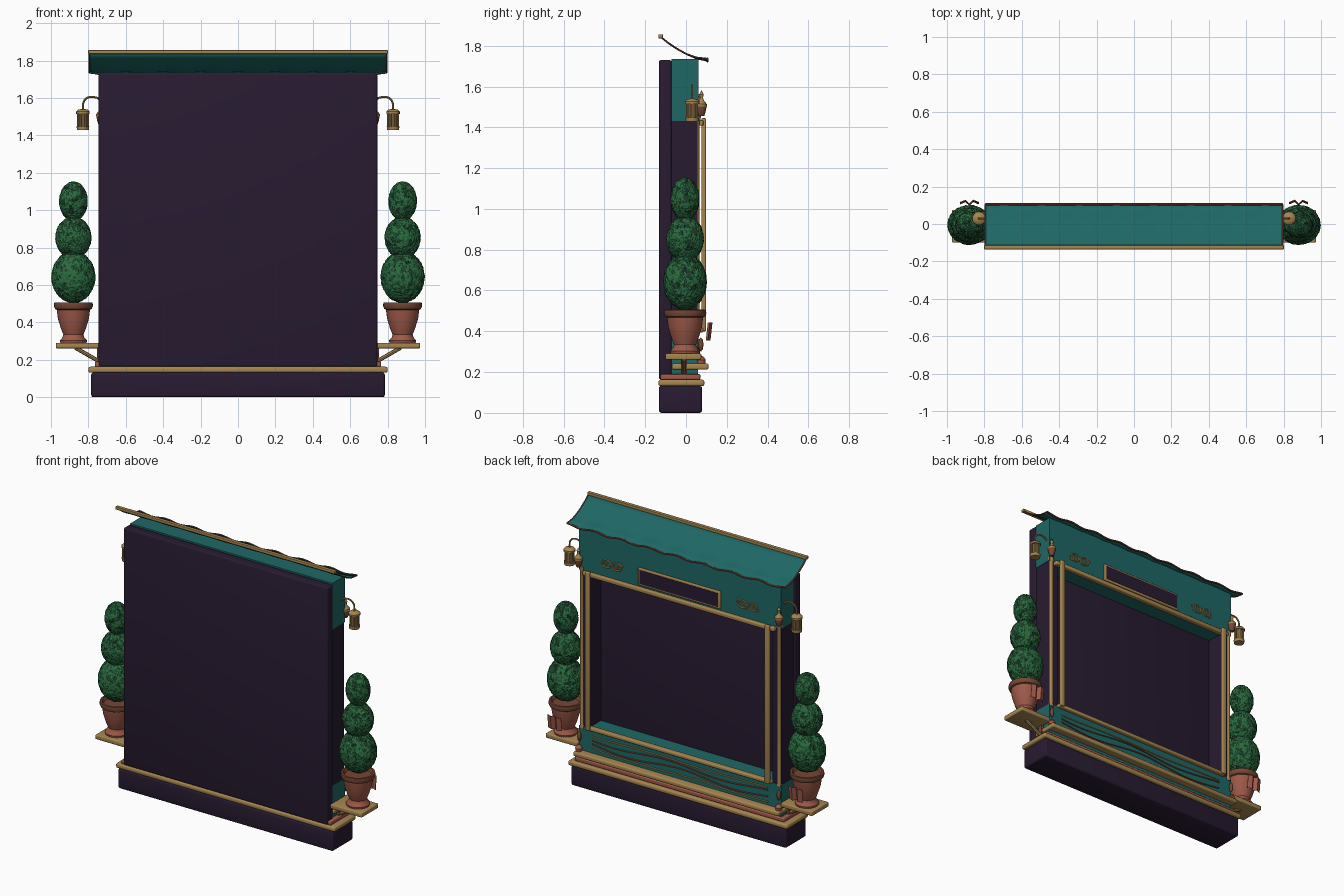
import bpy, bmesh, math, random
from mathutils import Vector, noise

if "Cube" in bpy.data.objects:
    bpy.data.objects.remove(bpy.data.objects["Cube"])
random.seed(4)


def material(name, rgb):
    m = bpy.data.materials.new(name)
    m.use_nodes = True
    m.diffuse_color = (*rgb, 1)
    m.node_tree.nodes["Principled BSDF"].inputs["Base Color"].default_value = (*rgb, 1)
    return m


PLUM = material("dark plum", (0.021, 0.011, 0.031))
TEAL = material("teal", (0.013, 0.137, 0.132))
GOLD = material("old gold", (0.38, 0.235, 0.08))
CLAY = material("terracotta", (0.34, 0.1, 0.065))
BROWN = material("red brown", (0.18, 0.062, 0.035))
LEAF = material("leaf green", (0.024, 0.145, 0.05))
SHADE = material("deep leaf green", (0.012, 0.055, 0.025))
GLASS = material("amber glass", (0.17, 0.095, 0.04))
smooth_parts = []


def add(name, bm, *mats):
    me = bpy.data.meshes.new(name)
    bmesh.ops.recalc_face_normals(bm, faces=bm.faces)
    bm.to_mesh(me)
    bm.free()
    for m in mats:
        me.materials.append(m)
    ob = bpy.data.objects.new(name, me)
    bpy.context.collection.objects.link(ob)
    return ob


def box(name, lo, hi, mat, bevel=0.0):
    bm = bmesh.new()
    bmesh.ops.create_cube(bm, size=1)
    for v in bm.verts:
        v.co = Vector([l + (c + 0.5) * (h - l) for c, l, h in zip(v.co, lo, hi)])
    if bevel:
        bmesh.ops.bevel(bm, geom=bm.edges[:], offset=bevel, segments=3,
                        profile=0.5, affect='EDGES')
    ob = add(name, bm, mat)
    if bevel:
        smooth_parts.append(ob)
    return ob


def slab(name, half_x, y0, y1, z0, z1, mat, bevel=0.0):
    return box(name, (-half_x, y0, z0), (half_x, y1, z1), mat, bevel)


def lathe(name, profile, loc, mat, seg=32):
    bm = bmesh.new()
    verts = [bm.verts.new((r, 0, z)) for r, z in profile]
    edges = [bm.edges.new(p) for p in zip(verts, verts[1:])]
    bmesh.ops.spin(bm, geom=verts + edges, cent=(0, 0, 0), axis=(0, 0, 1),
                   angle=math.tau, steps=seg)
    bmesh.ops.remove_doubles(bm, verts=bm.verts, dist=1e-5)
    ob = add(name, bm, mat)
    ob.location = loc
    smooth_parts.append(ob)
    return ob


def tube(name, points, radius, mat):
    cu = bpy.data.curves.new(name, 'CURVE')
    cu.dimensions = '3D'
    cu.bevel_depth, cu.bevel_resolution, cu.use_fill_caps = radius, 2, True
    sp = cu.splines.new('POLY')
    sp.points.add(len(points) - 1)
    for p, co in zip(sp.points, points):
        p.co = (*co, 1)
    tmp = bpy.data.objects.new(name + "_path", cu)
    bpy.context.collection.objects.link(tmp)
    dg = bpy.context.evaluated_depsgraph_get()
    me = bpy.data.meshes.new_from_object(tmp.evaluated_get(dg))
    bpy.data.objects.remove(tmp)
    me.materials.clear()
    me.materials.append(mat)
    ob = bpy.data.objects.new(name, me)
    bpy.context.collection.objects.link(ob)
    smooth_parts.append(ob)
    return ob


# Base, ledges and rear wall
slab("base_plinth", 0.785, -0.133, 0.079, 0, 0.132, PLUM, 0.012)
slab("base_trim", 0.8, -0.135, 0.09, 0.131, 0.163, GOLD, 0.011)
slab("clay_step", 0.765, -0.125, 0.07, 0.163, 0.19, CLAY, 0.006)
slab("rear_wall", 0.745, -0.133, -0.07, 0.163, 1.73, PLUM, 0.012)
slab("lower_ledge", 0.75, -0.068, 0.11, 0.212, 0.242, GOLD, 0.009)

# Teal bands above and below the opening
slab("lower_band", 0.738, -0.07, 0.06, 0.185, 0.4, TEAL)
slab("upper_band", 0.738, -0.07, 0.062, 1.43, 1.735, TEAL)
slab("opening_sill", 0.675, 0.05, 0.085, 0.395, 0.418, GOLD, 0.006)
slab("opening_lintel", 0.7, 0.05, 0.085, 1.408, 1.435, GOLD, 0.006)

# Wavy relief on the lower band
for i, (mat, z, swing) in enumerate([(GOLD, 0.355, 0.004), (BROWN, 0.33, 0.014),
                                     (BROWN, 0.295, 0.016), (GOLD, 0.266, 0.004)]):
    tube(f"relief_wave_{i}", [(x / 50, 0.063, z + swing * math.sin(x / 50 * 8 + i * 0.8))
                              for x in range(-32, 33)], 0.0045, mat)

# Name board on the upper band
slab("board_frame", 0.3, 0.06, 0.074, 1.447, 1.563, GOLD, 0.006)
slab("board_panel", 0.287, 0.06, 0.076, 1.46, 1.55, PLUM)

# Curved awning with a gently rippled edge
PROFILE = [(-0.125, 1.844), (-0.085, 1.812), (-0.045, 1.785), (0.0, 1.759),
           (0.05, 1.739), (0.105, 1.73)]
STEPS = 128


def awning_point(x, k):
    y, z = PROFILE[k]
    ripple = 0.006 * math.cos(x * math.tau * 5) * (k / 5) ** 3
    return Vector((x, y, z + ripple))


xs = [-0.795 + 1.59 * i / STEPS for i in range(STEPS + 1)]
bm = bmesh.new()
rows = [[bm.verts.new(awning_point(x, k)) for k in range(len(PROFILE))] for x in xs]
for a, b in zip(rows, rows[1:]):
    for k in range(len(PROFILE) - 1):
        bm.faces.new((a[k], b[k], b[k + 1], a[k + 1]))
awning = add("awning", bm, TEAL)
thick = awning.modifiers.new("thickness", 'SOLIDIFY')
thick.thickness, thick.offset = 0.004, 0
smooth_parts.append(awning)
tube("awning_edge", [awning_point(x, 5) for x in xs], 0.006, BROWN)
slab("awning_bar", 0.801, -0.136, -0.113, 1.836, 1.855, GOLD, 0.003)

# Parts repeated on both sides
for s, side in ((1, "left"), (-1, "right")):
    def sbox(name, x0, x1, y0, y1, z0, z1, mat, bevel=0.0):
        a, b = sorted((s * x0, s * x1))
        return box(f"{side}_{name}", (a, y0, z0), (b, y1, z1), mat, bevel)

    def stube(name, pts, r, mat):
        return tube(f"{side}_{name}", [(s * x, y, z) for x, y, z in pts], r, mat)

    sbox("post", 0.67, 0.735, -0.07, 0.056, 0.4, 1.43, PLUM)
    sbox("opening_jamb", 0.64, 0.672, 0.076, 0.098, 0.4, 1.445, GOLD, 0.006)
    tube(f"{side}_awning_end", [awning_point(s * 0.795, k) for k in range(6)], 0.0045, BROWN)

    # Slim column set into the corner, with capital, finial and foot
    lathe(f"{side}_column", [(0, 0.385), (0.016, 0.385), (0.016, 0.4), (0.013, 0.415), (0.013, 1.42),
                             (0.019, 1.44), (0.019, 1.455), (0, 1.455)],
          (s * 0.72, 0.052, 0), GOLD, 16)
    lathe(f"{side}_capital", [(0, 1.455), (0.013, 1.455), (0.02, 1.475), (0.024, 1.495), (0.024, 1.505),
                              (0, 1.505)], (s * 0.732, 0.076, 0), BROWN, 16)
    lathe(f"{side}_finial", [(0.026, 1.503), (0.026, 1.515), (0.012, 1.53), (0.007, 1.545),
                             (0.011, 1.56), (0, 1.582)], (s * 0.732, 0.076, 0), GOLD, 16)
    lathe(f"{side}_column_foot", [(0, 0.242), (0.02, 0.242), (0.022, 0.26), (0.012, 0.275), (0, 0.28)],
          (s * 0.73, 0.075, 0), CLAY, 16)
    lathe(f"{side}_column_drop", [(0, 0.3), (0.009, 0.31), (0.013, 0.335), (0.009, 0.36), (0, 0.37)],
          (s * 0.728, 0.073, 0), BROWN, 12)

    # Scrolled ornament on the upper band
    for j, dx in enumerate((-0.038, 0.038)):
        ring = [(0.495 + dx + 0.034 * math.cos(t * 0.3) * (1 - t * 0.01),
                 0.066, 1.52 + 0.028 * math.sin(t * 0.3) * (1 - t * 0.01)) for t in range(24)]
        stube(f"scroll_{j}", ring, 0.005, GOLD)
    stube("scroll_bar", [(0.495 + 0.08 * i / 10, 0.066, 1.52 + 0.025 * math.sin(i * 0.6))
                         for i in range(-10, 11)], 0.0045, GOLD)

    # Lantern on a curved arm
    cx, cy = 0.829, 0.03
    stube("lantern_arm", [(0.735, cy, 1.585), (0.75, cy, 1.6), (0.775, cy, 1.606)] +
          [(0.785 + 0.043 * math.sin(a * math.pi / 16), cy, 1.565 + 0.041 * math.cos(a * math.pi / 16))
           for a in range(9)] + [(cx, cy, 1.53)], 0.0055, GOLD)
    lathe(f"{side}_lantern_glass", [(0, 1.44), (0.026, 1.44), (0.026, 1.525), (0, 1.525)],
          (s * cx, cy, 0), GLASS, 12)
    lathe(f"{side}_lantern_cap", [(0, 1.515), (0.036, 1.515), (0.036, 1.527), (0.026, 1.537), (0, 1.542)],
          (s * cx, cy, 0), GOLD, 16)
    lathe(f"{side}_lantern_base", [(0, 1.428), (0.032, 1.428), (0.034, 1.448), (0, 1.448)],
          (s * cx, cy, 0), GOLD, 16)
    for i in range(6):
        a = i * math.tau / 6
        px, py = cx + 0.028 * math.cos(a), cy + 0.028 * math.sin(a)
        stube(f"lantern_bar_{i}", [(px, py, 1.44), (px, py, 1.525)], 0.005, GOLD)

    # Shelf and bracket
    sbox("shelf", 0.742, 0.973, -0.1, 0.075, 0.261, 0.291, GOLD, 0.006)
    stube("shelf_strut", [(0.74, -0.01, 0.19), (0.87, -0.01, 0.265)], 0.011, GOLD)
    sbox("strut_plate", 0.735, 0.755, -0.025, 0.005, 0.19, 0.262, BROWN)

    # Pot and clipped tree
    at = (s * 0.88, -0.005, 0)
    lathe(f"{side}_pot", [(0, 0.29), (0.07, 0.29), (0.073, 0.303), (0.058, 0.32), (0.054, 0.335),
                          (0.066, 0.365), (0.083, 0.42), (0.09, 0.475), (0, 0.475)], at, CLAY)
    lathe(f"{side}_pot_rim", [(0.086, 0.466), (0.098, 0.472), (0.105, 0.488), (0.102, 0.505), (0.09, 0.506),
                              (0.08, 0.488), (0, 0.488)], at, BROWN)
    for label, rx, ry, hh, z in (("lower", 0.117, 0.106, 0.138, 0.643),
                                 ("middle", 0.096, 0.092, 0.112, 0.853),
                                 ("upper", 0.076, 0.071, 0.105, 1.048)):
        bm = bmesh.new()
        bmesh.ops.create_icosphere(bm, subdivisions=5, radius=1)
        for v in bm.verts:
            v.co *= random.uniform(0.97, 1.02)
            v.co = Vector((v.co.x * rx, v.co.y * ry, v.co.z * hh))
        for f in bm.faces:
            spot = noise.noise((f.calc_center_median() + Vector((s, 0, z))) * 34)
            f.material_index = int(spot > 0.24)
        ob = add(f"{side}_{label}_foliage", bm, LEAF, SHADE)
        ob.location = (at[0], at[1], z)

    # Folded plate in front of the pot
    bm = bmesh.new()
    fold = [(-0.05, 0.118), (-0.02, 0.13), (0.0, 0.11), (0.02, 0.13), (0.05, 0.118)]
    cols = [[bm.verts.new((at[0] + x, y - 0.01 * (z < 0.4), z)) for z in (0.355, 0.444)]
            for x, y in fold]
    for a, b in zip(cols, cols[1:]):
        bm.faces.new((a[0], b[0], b[1], a[1]))
    plate = add(f"{side}_pot_bow", bm, CLAY)
    plate.modifiers.new("thickness", 'SOLIDIFY').thickness = 0.003

# Smooth shading on rounded parts
bpy.ops.object.select_all(action='DESELECT')
for ob in smooth_parts:
    ob.select_set(True)
bpy.context.view_layer.objects.active = smooth_parts[0]
bpy.ops.object.shade_smooth_by_angle(angle=math.radians(35))
